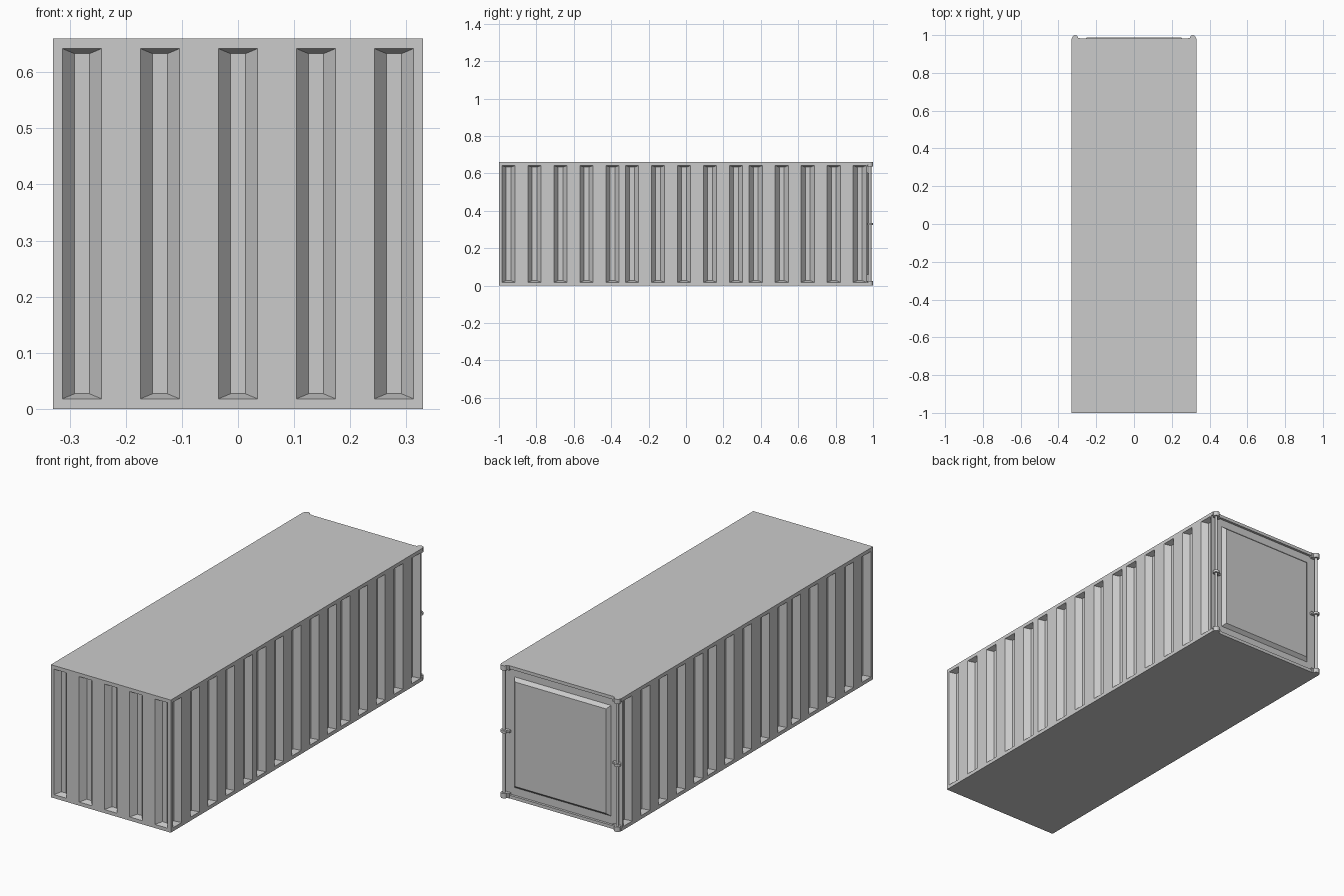
import bpy, bmesh, math
from mathutils import Vector

cube = bpy.data.objects.get("Cube")
if cube:
    bpy.data.objects.remove(cube, do_unlink=True)

W, H = 0.33, 0.66              # half width, height
FRONT, BACK = -1.0, 0.97       # body ends
Z = Vector((0, 0, 1))

grey = bpy.data.materials.new("container_grey")
grey.use_nodes = True
grey.diffuse_color = (0.6, 0.6, 0.6, 1)
grey.node_tree.nodes["Principled BSDF"].inputs["Base Color"].default_value = (0.6, 0.6, 0.6, 1)


def finish(bm, name):
    bmesh.ops.remove_doubles(bm, verts=bm.verts, dist=1e-5)
    bmesh.ops.recalc_face_normals(bm, faces=bm.faces)
    mesh = bpy.data.meshes.new(name)
    bm.to_mesh(mesh)
    bm.free()
    mesh.materials.append(grey)
    ob = bpy.data.objects.new(name, mesh)
    bpy.context.collection.objects.link(ob)
    return ob


def quad(bm, pts):
    return bm.faces.new([bm.verts.new(p) for p in pts])


def pressed(bm, outer, inner):
    """Flat inner panel joined to an outer rectangle by four sloping sides."""
    quad(bm, inner)
    for i in range(4):
        j = (i + 1) % 4
        quad(bm, (outer[i], outer[j], inner[j], inner[i]))


def wall(bm, start, along, length, centres):
    """Upright wall with vertical pressed-in grooves at the given distances."""
    inward = Z.cross(along)
    cuts = [0] + [c + s for c in centres for s in (-0.035, 0.035)] + [length]
    levels = [0, 0.018, 0.642, H]

    def rect(u0, u1, z0, z1, depth=0):
        return [start + along * u + Z * z + inward * depth
                for u, z in ((u0, z0), (u1, z0), (u1, z1), (u0, z1))]

    for i in range(len(cuts) - 1):
        for k in range(3):
            u0, u1, z0, z1 = cuts[i], cuts[i + 1], levels[k], levels[k + 1]
            if i % 2 and k == 1:
                pressed(bm, rect(u0, u1, z0, z1),
                        rect(u0 + 0.022, u1 - 0.022, z0 + 0.009, z1 - 0.009, 0.028))
            else:
                quad(bm, rect(u0, u1, z0, z1))


def box(name, lo, hi):
    bm = bmesh.new()
    bmesh.ops.create_cube(bm, size=1)
    for v in bm.verts:
        v.co = [lo[i] + (v.co[i] + 0.5) * (hi[i] - lo[i]) for i in range(3)]
    return finish(bm, name)


def cylinder(name, x, y, z0, z1, r):
    bm = bmesh.new()
    bmesh.ops.create_cone(bm, cap_ends=True, segments=12, radius1=r, radius2=r, depth=z1 - z0)
    bmesh.ops.translate(bm, verts=bm.verts, vec=(x, y, (z0 + z1) / 2))
    return finish(bm, name)


# Corrugated body: groups of five grooves repeat every 0.66
group = [0.33 + 0.139 * i for i in range(-2, 3)]
side = [c - 0.001 + 0.661 * g for g in range(3) for c in group]
length = BACK - FRONT
bm = bmesh.new()
wall(bm, Vector((-W, FRONT, 0)), Vector((1, 0, 0)), 2 * W, group)
wall(bm, Vector((W, FRONT, 0)), Vector((0, 1, 0)), length, side)
wall(bm, Vector((W, BACK, 0)), Vector((-1, 0, 0)), 2 * W, [])
wall(bm, Vector((-W, BACK, 0)), Vector((0, -1, 0)), length, [length - c for c in reversed(side)])
bmesh.ops.remove_doubles(bm, verts=bm.verts, dist=1e-5)
bmesh.ops.holes_fill(bm, edges=[e for e in bm.edges if e.is_boundary], sides=0)  # roof, floor
finish(bm, "corrugated_body")

# Raised door panel with bevelled border
bm = bmesh.new()


def door_rect(x, z, y):
    return [Vector(p) for p in ((x, y, z), (-x, y, z), (-x, y, H - z), (x, y, H - z))]


door_outer = door_rect(0.268, 0.053, BACK - 0.002)
pressed(bm, door_outer, door_rect(0.251, 0.070, 0.987))
quad(bm, door_outer)
finish(bm, "door_panel")

# Rails above and below the door
box("top_rail", (-W, BACK - 0.005, H - 0.016), (W, 0.982, H))
box("bottom_rail", (-W, BACK - 0.005, 0), (W, 0.982, 0.016))

# Hinge rods with collars at both rear corners
for s, label in ((1, "left"), (-1, "right")):
    x, y = s * 0.312, 0.984
    cylinder(label + "_hinge_rod", x, y, 0.006, H - 0.006, 0.007)
    for part, z, h in (("lower", 0.012, 0.012), ("middle", H / 2, 0.006), ("upper", H - 0.012, 0.012)):
        cylinder(f"{label}_{part}_collar", x, y, z - h, z + h, 0.016)
        box(f"{label}_{part}_hinge_plate",
            (min(x, s * 0.285), BACK - 0.005, z - h), (max(x, s * 0.285), 0.984, z + h))
